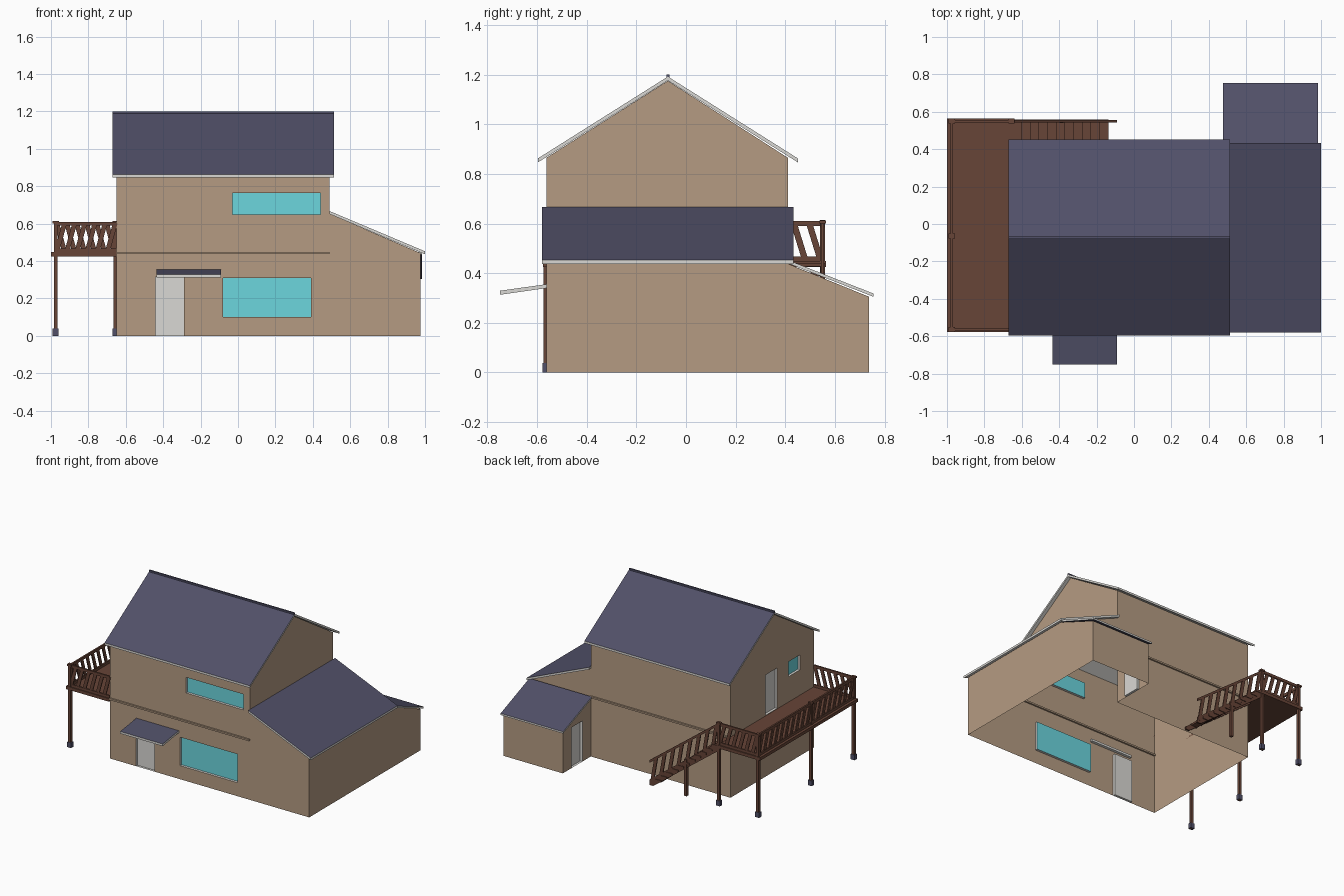
import bpy, bmesh
from mathutils import Vector as V

if "Cube" in bpy.data.objects:
    bpy.data.objects.remove(bpy.data.objects["Cube"])


def mat(name, r, g, b):
    m = bpy.data.materials.new(name)
    m.diffuse_color = (r, g, b, 1)
    m.use_nodes = True
    m.node_tree.nodes["Principled BSDF"].inputs["Base Color"].default_value = m.diffuse_color
    return m


WALL = mat("tan_siding", .46, .33, .225)
TRIM = mat("pale_trim", .70, .69, .66)
GLASS = mat("aqua_glass", .15, .67, .73)
ROOF = mat("slate_blue_roof", .082, .080, .138)
WOOD = mat("brown_wood", .135, .058, .038)


def finish(name, bm, mats, recalc=True):
    if recalc:
        bmesh.ops.recalc_face_normals(bm, faces=bm.faces[:])
    me = bpy.data.meshes.new(name)
    bm.to_mesh(me)
    bm.free()
    for m in mats:
        me.materials.append(m)
    ob = bpy.data.objects.new(name, me)
    bpy.context.collection.objects.link(ob)
    return ob


def prism(bm, pts, vec):
    """Polygon swept along a vector; returns its first cap."""
    a = [bm.verts.new(p) for p in pts]
    b = [bm.verts.new(V(p) + V(vec)) for p in pts]
    cap = bm.faces.new(a)
    bm.faces.new(b[::-1])
    for i in range(len(a)):
        j = (i + 1) % len(a)
        bm.faces.new((a[j], a[i], b[i], b[j]))
    return cap


def box(bm, x0, x1, y0, y1, z0, z1):
    prism(bm, [(x0, y0, z0), (x1, y0, z0), (x1, y1, z0), (x0, y1, z0)], (0, 0, z1 - z0))


def solid_box(name, m, *dims):
    bm = bmesh.new()
    box(bm, *dims)
    return finish(name, bm, [m])


def wall(name, pts, out, openings=()):
    """Thin wall sheet with recessed openings: (name, lo, hi, z0, z1, material)."""
    out = V(out)
    ax = 0 if out.y else 1
    bm = bmesh.new()
    f = bm.faces.new([bm.verts.new(p) for p in pts])
    f.normal_update()
    if f.normal.dot(out) < 0:
        f.normal_flip()
    for label, lo, hi, z0, z1, m in openings:
        for i, val in ((ax, lo), (ax, hi), (2, z0), (2, z1)):
            co, no = V((0, 0, 0)), V((0, 0, 0))
            co[i], no[i] = val, 1
            bmesh.ops.bisect_plane(bm, geom=bm.verts[:] + bm.edges[:] + bm.faces[:],
                                   plane_co=co, plane_no=no, dist=1e-5)
        hole = [g for g in bm.faces if lo < g.calc_center_median()[ax] < hi
                and z0 < g.calc_center_median().z < z1]
        bmesh.ops.delete(bm, geom=hole, context='FACES')
        # recessed panel with pale reveals
        ring = []
        for u, z in ((lo, z0), (hi, z0), (hi, z1), (lo, z1)):
            p = V(pts[0])
            p[ax], p.z = u, z
            ring.append(p)
        pb = bmesh.new()
        o = [pb.verts.new(p) for p in ring]
        n = [pb.verts.new(p - out * .018) for p in ring]
        panel = pb.faces.new(n)
        for i in range(4):
            j = (i + 1) % 4
            pb.faces.new((o[i], o[j], n[j], n[i])).material_index = 1
        bmesh.ops.recalc_face_normals(pb, faces=pb.faces[:])
        panel.normal_update()
        if panel.normal.dot(out) < 0:
            bmesh.ops.reverse_faces(pb, faces=pb.faces[:])
        finish(label, pb, [m, TRIM], False)
    finish(name, bm, [WALL], False)


def roof(name, top, thick=.016, under=False):
    """Sloped slab: blue top, pale edges."""
    bm = bmesh.new()
    cap = prism(bm, top, (0, 0, -thick))
    for f in bm.faces:
        f.material_index = 1
    cap.material_index = 0
    if under:
        bm.faces.ensure_lookup_table()
        bm.faces[1].material_index = 0
    finish(name, bm, [ROOF, TRIM])


# Main dimensions
L, R, E = -.65, .49, .975            # left wall, main right wall, wing right wall
F, B, S = -.562, .41, .737           # front, back, shed back
RY = -.073                           # ridge position

# Walls of the open shell
wall("main_front_wall", [(L, F, 0), (R, F, 0), (R, F, .865), (L, F, .865)], (0, -1, 0),
     [("front_door", -.44, -.29, 0, .315, TRIM),
      ("lower_front_window", -.08, .39, .10, .31, GLASS),
      ("upper_front_window", -.03, .44, .65, .765, GLASS)])
wall("main_back_wall", [(L, B, 0), (R, B, 0), (R, B, .865), (L, B, .865)], (0, 1, 0))
wall("left_gable_wall", [(L, F, 0), (L, B, 0), (L, B, .865), (L, RY, 1.175), (L, F, .865)],
     (-1, 0, 0),
     [("balcony_door", -.136, 0, .452, .75, TRIM),
      ("gable_window", -.403, -.265, .635, .745, GLASS)])
wall("right_gable_wall", [(R, F, .65), (R, B, .65), (R, B, .865), (R, RY, 1.175), (R, F, .865)],
     (1, 0, 0))
wall("wing_front_wall", [(R, F, 0), (E, F, 0), (E, F, .443), (R, F, .652)], (0, -1, 0))
wall("wing_back_gable", [(R, B, .43), (E, B, .43), (E, B, .443), (R, B, .652)], (0, 1, 0))
wall("wing_right_wall", [(E, F, 0), (E, B, 0), (E, B, .443), (E, F, .443)], (1, 0, 0))
wall("shed_right_wall", [(E, B, 0), (E, S, 0), (E, S, .305), (E, B, .438)], (1, 0, 0))
wall("shed_left_wall", [(R, B, 0), (R, S, 0), (R, S, .305), (R, B, .438)], (-1, 0, 0),
     [("shed_door", .508, .636, 0, .30, TRIM)])
wall("shed_back_wall", [(R, S, 0), (E, S, 0), (E, S, .305), (R, S, .305)], (0, 1, 0))

# Trim bands between the storeys
solid_box("front_band", WALL, L, R, F - .012, F + .012, .437, .449)
solid_box("back_band", WALL, L, R, B - .012, B + .012, .437, .449)

# Roofs
for side, y in (("front", -.597), ("back", .451)):
    roof("main_roof_" + side, [(-.672, RY, 1.192), (.514, RY, 1.192), (.514, y, .862), (-.672, y, .862)])
solid_box("ridge_cap", ROOF, -.672, .514, RY - .006, RY + .006, 1.18, 1.2)
roof("wing_roof", [(R, -.58, .667), (1, -.58, .452), (1, .433, .452), (R, .433, .667)])
roof("shed_roof", [(.475, .42, .449), (.985, .42, .449), (.985, .755, .318), (.475, .755, .318)],
     .013, True)
roof("door_awning", [(-.437, -.545, .358), (-.09, -.545, .358), (-.09, -.75, .329), (-.437, -.75, .329)])

# Deck
solid_box("deck_floor", WOOD, -1, L, -.577, .563, .425, .448)

# Deck posts with caps and footings
PX, PF, PB = -.975, -.565, .55
posts, feet = bmesh.new(), bmesh.new()
for x, y, top in ((PX, PF, .615), (PX, -.065, .615), (PX, PB, .615), (-.655, PB, .615), (-.387, PB, .27)):
    box(posts, x - .01, x + .01, y - .01, y + .01, 0, top)
    if top > .5:
        box(posts, x - .017, x + .017, y - .013, y + .013, .6, .613)
        box(feet, x - .016, x + .016, y - .013, y + .013, 0, .038)
finish("deck_posts", posts, [WOOD])
finish("post_footings", feet, [ROOF])


def railing(name, p, q, count, lean):
    """Top and bottom rails from p to q (floor points) with leaning slats."""
    p, q = V(p), V(q)
    d = q - p
    h = V((d.x, d.y, 0)).normalized()
    side = V((-h.y, h.x, 0)) * .012
    up = V((0, 0, 1))
    bm = bmesh.new()
    for lo, hi in ((-.012, .022), (.145, .165)):
        prism(bm, [p + up * lo - side / 2, q + up * lo - side / 2,
                   q + up * hi - side / 2, p + up * hi - side / 2], side)
    for i in range(count):
        c = p + d * ((i + .5) / count)
        w, k = h * .013, h * lean / 2
        slope = up * (d.z / V((d.x, d.y, 0)).length)
        lo, hi = c - k + up * .01 - slope * lean / 2, c + k + up * .155 + slope * lean / 2
        prism(bm, [lo - w - side / 3, lo + w - side / 3, hi + w - side / 3, hi - w - side / 3],
              side * .66)
    finish(name, bm, [WOOD])


railing("front_railing", (PX, PF, .445), (L, PF, .445), 6, .04)
railing("side_railing", (PX, PB, .445), (PX, PF, .445), 18, .045)
railing("back_railing", (-.655, PB, .445), (PX, PB, .445), 6, .04)
railing("stair_railing", (-.092, PB, .02), (-.655, PB, .445), 8, .03)

# Stairs along the back wall
treads = bmesh.new()
N = 11
for i in range(N):
    x = L + .51 / N * i
    z = .44 - .42 / N * i
    box(treads, x, x + .05, B + .012, .56, z - .014, z)
finish("stair_treads", treads, [WOOD])
stringers = bmesh.new()
for y in (B + .013, PB - .008):
    prism(stringers, [(L, y, .44), (L, y, .40), (-.12, y, 0), (-.09, y, 0), (-.09, y, .02)], (0, .012, 0))
finish("stair_stringers", stringers, [WOOD])
